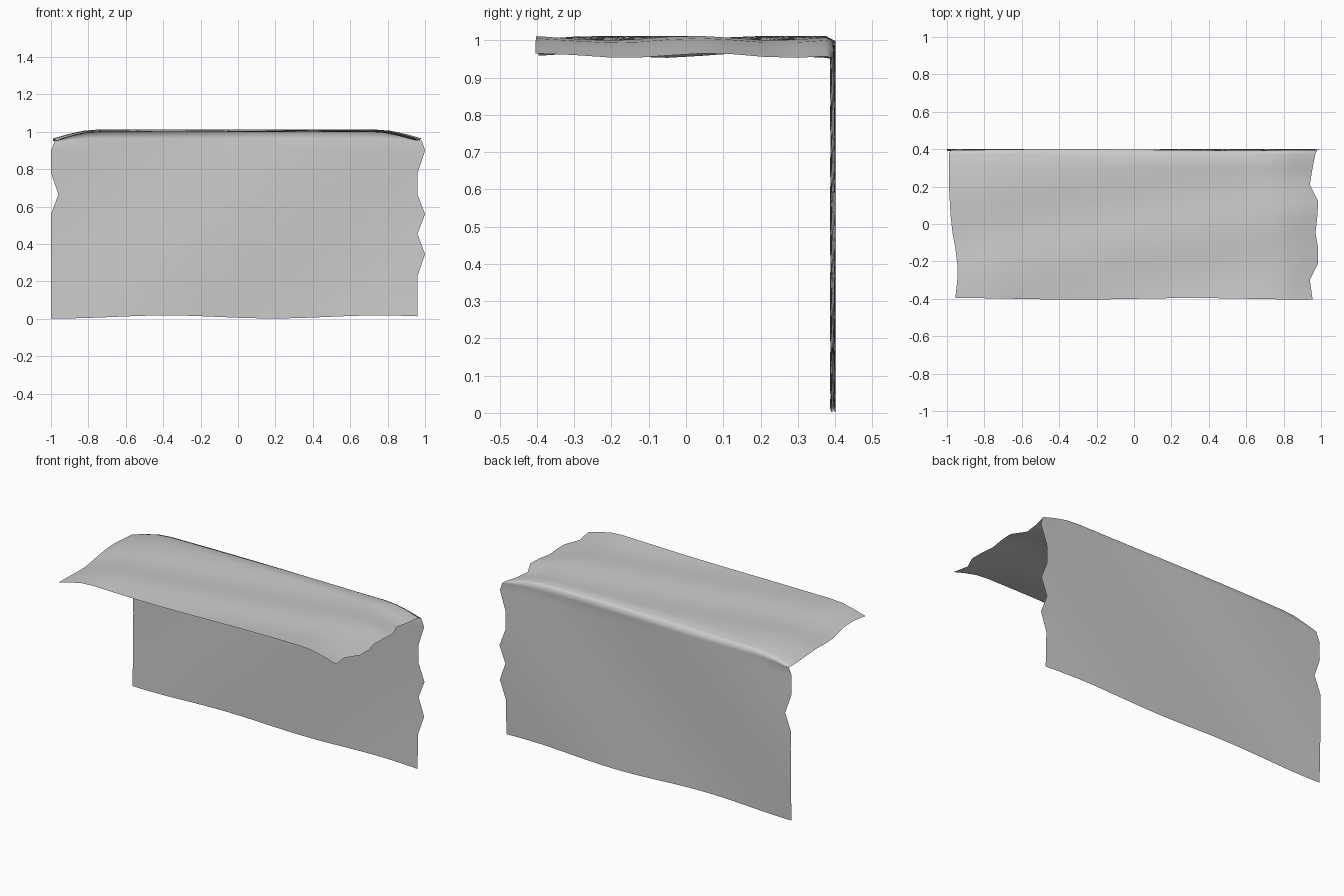
import bpy, bmesh, math

if "Cube" in bpy.data.objects:
    bpy.data.objects.remove(bpy.data.objects["Cube"])

# Profile rows: (y, z, left edge x, right edge x, amount of droop at the ends)
back_left = [-1, -1, -1, -1, -1, -1, -.96, -1, -1, -.98]
back_right = [.96, .96, .96, 1, .96, 1, .96, .96, 1, .985]
back_z = [.01, .12, .23, .345, .455, .56, .665, .78, .905, .965]
back_drop = [0] * 8 + [.1, .4]
top_y = [.397, .375, .3, .21, .12, .04, -.05, -.13, -.21, -.3, -.4]
top_left = [-.98, -.99, -.99, -.99, -.985, -.98, -.97, -.955, -.945, -.945, -.955]
top_right = [.98, .97, .955, .94, .985, .98, .97, .985, .985, .94, .955]

rows = [(.394, z, l, r, d) for z, l, r, d in zip(back_z, back_left, back_right, back_drop)]
rows += [(y, .998 if i == 0 else 1.006, l, r, 1)
         for i, (y, l, r) in enumerate(zip(top_y, top_left, top_right))]

# Cloth: one sheet hanging down the back and lying flat on top
COLS = 24
bm = bmesh.new()
grid = []
for i, (y, z, left, right, drop) in enumerate(rows):
    line = []
    for j in range(COLS + 1):
        t = j / COLS
        x = left + (right - left) * t
        s = abs(2 * t - 1)
        sag = drop * .047 * (max(0, s - .78) / .22) ** 1.4
        if i < len(back_z):
            # soft folds in the hanging part, uneven hem
            dy = .007 * math.sin(3.5 * x - 4 * z + .5)
            dz = .008 * math.sin(5.5 * x - 2.6) if i == 0 else 0
        else:
            # gentle creases on the top
            dy = .004 * math.sin(5 * x) if i == len(rows) - 1 else 0
            dz = .006 * math.sin(2.5 * x - 14 * y)
            if i == len(back_z):
                dy, dz = .004 * math.sin(3.5 * x - 3.5), dz * .4
        line.append(bm.verts.new((x, y + dy, z + dz - sag)))
    grid.append(line)
for a, b in zip(grid, grid[1:]):
    for j in range(COLS):
        bm.faces.new((a[j + 1], a[j], b[j], b[j + 1]))
mesh = bpy.data.meshes.new("cloth_sheet")
bm.to_mesh(mesh)
bm.free()
mesh.shade_smooth()
cloth = bpy.data.objects.new("cloth_sheet", mesh)
bpy.context.collection.objects.link(cloth)
